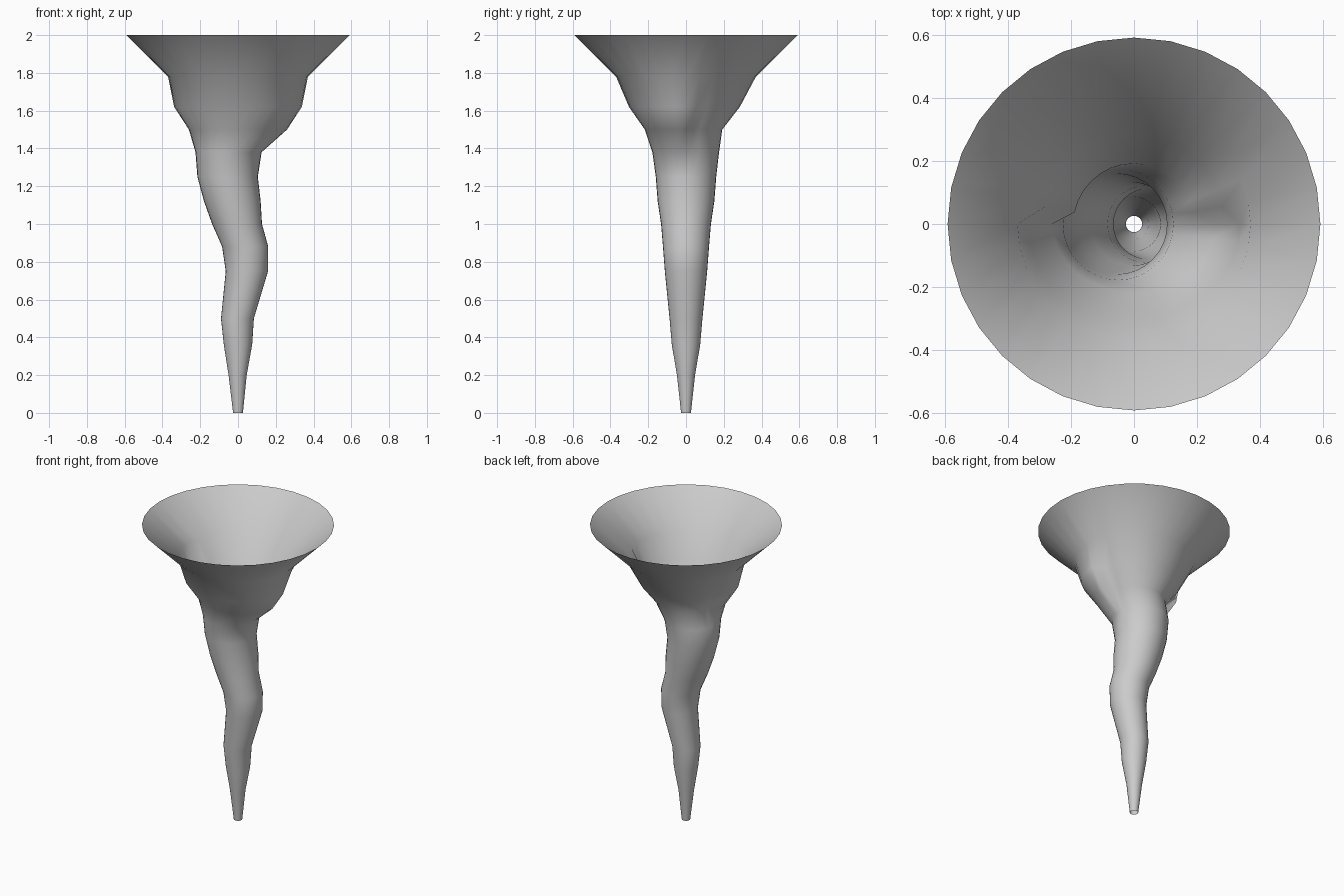
import bpy, bmesh
from math import sin, cos, tau

SEGMENTS = 32
# Each ring: height, x centre, radius, front-half x radius, front-half y radius
RINGS = [
    (0.00, 0.0, 0.026, 0.026, 0.026),
    (0.20, -0.002, 0.048, 0.048, 0.048),
    (0.36, 0.0, 0.075, 0.075, 0.075),
    (0.50, -0.003, 0.087, 0.087, 0.087),
    (0.75, 0.047, 0.112, 0.112, 0.112),
    (0.88, 0.038, 0.122, 0.122, 0.122),
    (1.00, -0.005, 0.132, 0.132, 0.132),
    (1.12, -0.030, 0.150, 0.150, 0.150),
    (1.25, -0.055, 0.160, 0.160, 0.160),
    (1.38, -0.050, 0.175, 0.175, 0.178),
    (1.50, 0.0, 0.192, 0.260, 0.218),
    (1.62, 0.0, 0.285, 0.338, 0.302),
    (1.78, 0.0, 0.370, 0.370, 0.370),
    (2.00, 0.0, 0.592, 0.592, 0.592),
]

# Open twisting funnel, with the front half bulging out below the flare
bm = bmesh.new()
loops = []
for z, cx, r, front_x, front_y in RINGS:
    loop = []
    for i in range(SEGMENTS):
        c, s = cos(tau * i / SEGMENTS), sin(tau * i / SEGMENTS)
        rx, ry = (front_x, front_y) if s < 0.01 else (r, r)
        loop.append(bm.verts.new((cx + rx * c, ry * s, z)))
    loops.append(loop)
for low, high in zip(loops, loops[1:]):
    for i in range(SEGMENTS):
        j = (i + 1) % SEGMENTS
        bm.faces.new((low[i], low[j], high[j], high[i])).smooth = True

mesh = bpy.data.meshes.new("funnel_cloud")
bm.to_mesh(mesh)
bm.free()
bpy.context.collection.objects.link(bpy.data.objects.new("funnel_cloud", mesh))
